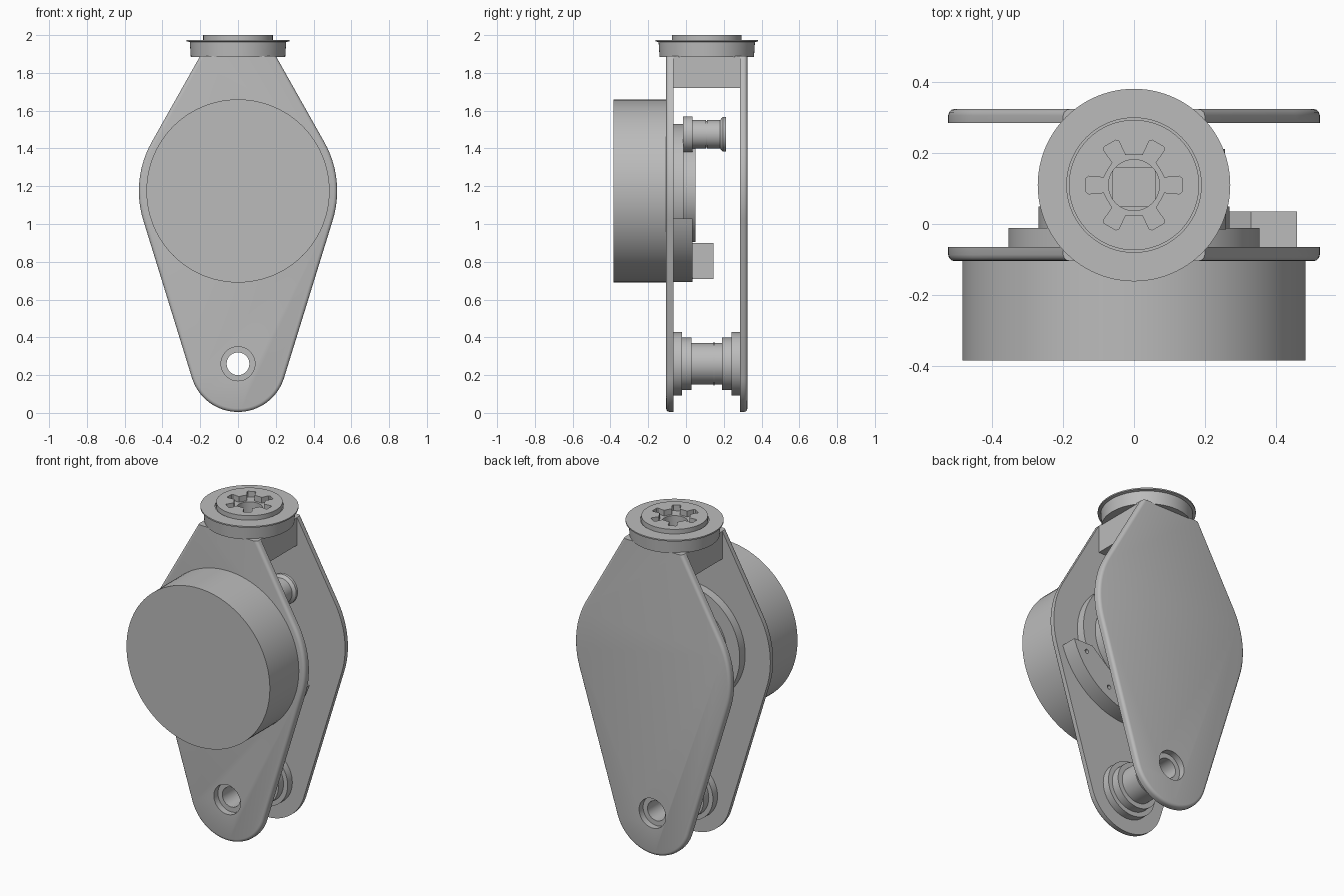
import bpy, bmesh
from math import sin, cos, radians, pi, asin, acos, atan2, degrees, hypot
from mathutils import Matrix, Vector

if "Cube" in bpy.data.objects:
    bpy.data.objects.remove(bpy.data.objects["Cube"], do_unlink=True)

GREY = (0.5, 0.5, 0.5, 1)
grey = bpy.data.materials.new("plain grey")
grey.use_nodes = True
grey.diffuse_color = GREY
grey.node_tree.nodes["Principled BSDF"].inputs["Base Color"].default_value = GREY

CAP_Y = 0.11
DRUM_Z = 1.175
PIVOT_Z = 0.26


def finish(name, bm):
    bmesh.ops.recalc_face_normals(bm, faces=bm.faces)
    mesh = bpy.data.meshes.new(name)
    bm.to_mesh(mesh)
    bm.free()
    obj = bpy.data.objects.new(name, mesh)
    bpy.context.collection.objects.link(obj)
    mesh.materials.append(grey)
    return obj


def activate(obj):
    bpy.ops.object.select_all(action="DESELECT")
    obj.select_set(True)
    bpy.context.view_layer.objects.active = obj


def smooth(obj):
    activate(obj)
    bpy.ops.object.shade_smooth_by_angle(angle=radians(35))


def cut(obj, cutter):
    """Subtract the cutter from the object and discard the cutter."""
    cutter.hide_render = True
    mod = obj.modifiers.new("cut", "BOOLEAN")
    mod.operation = "DIFFERENCE"
    mod.solver = "EXACT"
    mod.object = cutter
    activate(obj)
    bpy.ops.object.modifier_apply(modifier=mod.name)
    bpy.data.objects.remove(cutter, do_unlink=True)


def lathe(name, profile, centre, axis="Y", closed=False, steps=64):
    """Spin (radius, position) pairs about an axis through centre."""
    bm = bmesh.new()
    verts = [bm.verts.new((r, 0, t)) for r, t in profile]
    edges = [bm.edges.new(p) for p in zip(verts, verts[1:])]
    if closed:
        edges.append(bm.edges.new((verts[-1], verts[0])))
    bmesh.ops.spin(bm, geom=verts + edges, cent=(0, 0, 0), axis=(0, 0, 1),
                   angle=2 * pi, steps=steps)
    bmesh.ops.remove_doubles(bm, verts=bm.verts, dist=1e-5)
    if axis == "Y":
        bm.transform(Matrix.Rotation(-pi / 2, 4, "X"))
    bm.transform(Matrix.Translation(centre))
    return finish(name, bm)


def cylinder(name, r, a, b, centre, axis="Y", steps=64):
    return lathe(name, [(0, a), (r, a), (r, b), (0, b)], centre, axis, steps=steps)


def prism(name, points, start, depth, axis="Y", rim=None, round_width=0):
    """Extrude a flat outline; optionally round the rim at one end."""
    bm = bmesh.new()
    place = (lambda u, v: (u, start, v)) if axis == "Y" else (lambda u, v: (u, v, start))
    face = bm.faces.new([bm.verts.new(place(u, v)) for u, v in points])
    ext = bmesh.ops.extrude_face_region(bm, geom=[face])
    move = Vector((0, depth, 0)) if axis == "Y" else Vector((0, 0, depth))
    bmesh.ops.translate(bm, verts=[g for g in ext["geom"] if isinstance(g, bmesh.types.BMVert)],
                        vec=move)
    if rim is not None:
        top = max(v.co.z for v in bm.verts) - 1e-4
        edges = [e for e in bm.edges
                 if all(abs(v.co.y - rim) < 1e-4 for v in e.verts)
                 and not all(v.co.z > top for v in e.verts)]
        bmesh.ops.bevel(bm, geom=edges, offset=round_width, segments=3,
                        profile=0.5, affect="EDGES")
    return finish(name, bm)


def box(name, lo, hi):
    return prism(name, [(lo[0], lo[2]), (hi[0], lo[2]), (hi[0], hi[2]), (lo[0], hi[2])],
                 lo[1], hi[1] - lo[1])


def arc(cz, r, a, b, n):
    return [(r * cos(radians(a + (b - a) * i / n)),
             cz + r * sin(radians(a + (b - a) * i / n))) for i in range(n + 1)]


# Side plates: two arcs joined by tangent lines, narrowing to a flat top
small, big, top_x, top_z = 0.255, 0.525, 0.2, 1.89
low = -degrees(asin((big - small) / (DRUM_Z - PIVOT_Z)))
high = degrees(atan2(top_z - DRUM_Z, top_x) - acos(big / hypot(top_x, top_z - DRUM_Z)))
half = (arc(PIVOT_Z, small, -90, low, 16) + arc(DRUM_Z, big, low, high, 14)
        + [(top_x, top_z)])
outline = half + [(-x, z) for x, z in reversed(half[1:])]
for name, y, outer in (("front_plate", -0.105, -0.105), ("back_plate", 0.285, 0.325)):
    plate = prism(name, outline, y, 0.04, rim=outer, round_width=0.018)
    cut(plate, cylinder("hole_cutter", 0.09, y - 0.1, y + 0.14, (0, 0, PIVOT_Z)))
    smooth(plate)

# Drum on the front and the stepped hub behind it
smooth(cylinder("drum", 0.485, -0.385, -0.1, (0, 0, DRUM_Z), steps=96))
smooth(lathe("hub", [(0, -0.07), (0.355, -0.07), (0.355, -0.012), (0.27, -0.012),
                     (0.27, 0.05), (0, 0.05)], (0, 0, DRUM_Z), steps=96))

# Curved bracket with screw holes, and the small block on it
bracket = prism("bracket", [(0.33, 1.03)] + arc(DRUM_Z, 0.483, -17.5, -98, 24), -0.068, 0.103)
for x, z in ((0.37, 0.98), (0.21, 0.81)):
    cut(bracket, cylinder("screw_cutter", 0.013, -0.02, 0.1, (x, 0, z), steps=16))
smooth(bracket)
box("bracket_block", (-0.1, 0.03, 0.71), (0.12, 0.145, 0.9))

# Small flanged guide pin
smooth(lathe("guide_pin", [(0, -0.015), (0.095, -0.015), (0.095, 0.035), (0.075, 0.035),
                           (0.075, 0.105), (0.07, 0.105), (0.07, 0.112), (0.075, 0.112),
                           (0.075, 0.18), (0.092, 0.195), (0.092, 0.212), (0, 0.212)],
             (0.165, 0, 1.475), steps=48))

# Hollow stepped spool at the bottom, symmetric about the middle
steps = [(0.06, -0.066), (0.168, -0.066), (0.168, -0.02), (0.14, -0.02),
         (0.14, 0.03), (0.11, 0.03), (0.11, 0.105)]
mid = 0.11
spool = steps + [(r, 2 * mid - t) for r, t in reversed(steps)]
smooth(lathe("pivot_spool", spool, (0, 0, PIVOT_Z), closed=True))
smooth(lathe("spool_collar", [(0.1, 0.145), (0.114, 0.145), (0.114, 0.15), (0.1, 0.15)],
             (0, 0, PIVOT_Z), closed=True))

# Spacer block joining the plates at the top
spacer = box("spacer_block", (-0.2, -0.066, 1.72), (0.2, 0.286, 1.89))
cut(spacer, box("slot_cutter", (-0.06, 0.05, 1.78), (0.06, 0.16, 1.95)))

# Round cap with a thin flange and a raised centre
cap = lathe("cap", [(0, 1.885), (0.25, 1.885), (0.255, 1.963), (0.272, 1.967),
                    (0.272, 1.975), (0.19, 1.975), (0.19, 1.969), (0.184, 1.969),
                    (0.184, 2.0), (0, 2.0)], (0, CAP_Y, 0), "Z", steps=96)

# Six-lobed socket and round hole in the cap
star = []
for k in range(6):
    for r, a in ((0.088, -14), (0.131, -11), (0.137, -8), (0.137, 8), (0.131, 11),
                 (0.088, 14), (0.086, 24), (0.086, 36)):
        t = radians(60 * k + a)
        star.append((r * cos(t), CAP_Y + r * sin(t)))
cut(cap, prism("star_cutter", star, 1.965, 0.1, axis="Z"))
cut(cap, cylinder("bore_cutter", 0.072, 1.8, 2.1, (0, CAP_Y, 0), "Z", steps=48))
smooth(cap)
